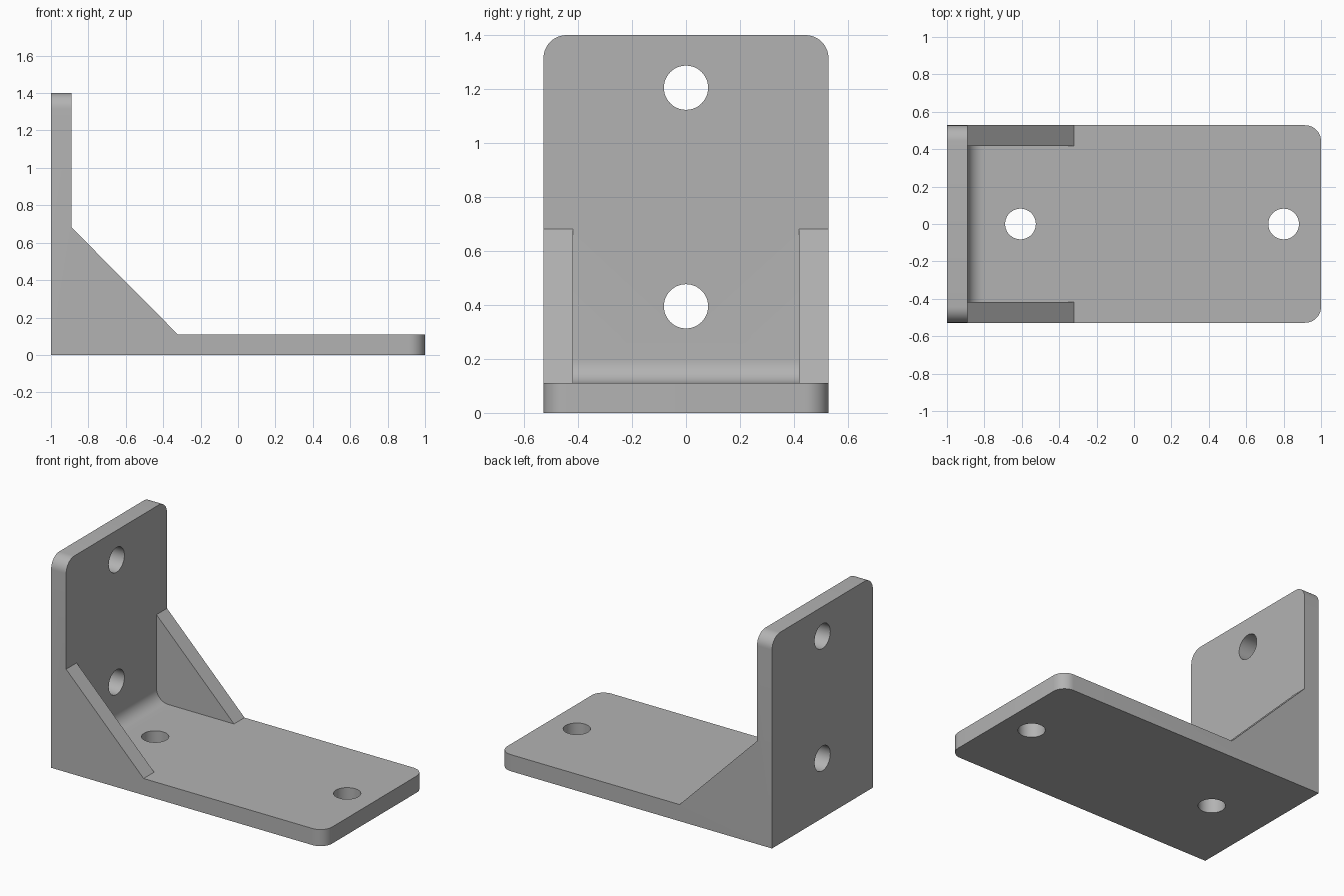
import bpy, bmesh, math
from mathutils import Matrix

if "Cube" in bpy.data.objects:
    bpy.data.objects.remove(bpy.data.objects["Cube"])

T = 0.11          # plate thickness
W = 0.528         # half width
H = 1.4           # height of the upright
R = 0.085         # corner and fillet radius
HOLE = 0.082

grey = bpy.data.materials.new("bracket grey")
grey.diffuse_color = (0.45, 0.45, 0.45, 1)
grey.use_nodes = True
grey.node_tree.nodes["Principled BSDF"].inputs["Base Color"].default_value = grey.diffuse_color


def prism(name, profile, half):
    """Extrude an (x, z) profile symmetrically along y."""
    bm = bmesh.new()
    face = bm.faces.new([bm.verts.new((x, -half, z)) for x, z in profile])
    ext = bmesh.ops.extrude_face_region(bm, geom=[face])
    verts = [g for g in ext["geom"] if isinstance(g, bmesh.types.BMVert)]
    bmesh.ops.translate(bm, verts=verts, vec=(0, 2 * half, 0))
    bmesh.ops.recalc_face_normals(bm, faces=bm.faces)
    return to_object(name, bm)


def to_object(name, bm):
    mesh = bpy.data.meshes.new(name)
    bm.to_mesh(mesh)
    bm.free()
    mesh.materials.append(grey)
    obj = bpy.data.objects.new(name, mesh)
    bpy.context.collection.objects.link(obj)
    return obj


def hole_cutter(x, z, rot):
    bm = bmesh.new()
    bmesh.ops.create_cone(bm, cap_ends=True, segments=48, radius1=HOLE,
                          radius2=HOLE, depth=0.4,
                          matrix=Matrix.Translation((x, 0, z)) @ rot)
    return to_object("hole_cutter", bm)


# Side outline: base plate, sloped gusset and upright
bracket = prism("bracket", [(-1, 0), (1, 0), (1, T), (-0.322, T),
                            (-1 + T, 0.682), (-1 + T, H), (-1, H)], W)

# Rounded outer corners of both plates
bm = bmesh.new()
bm.from_mesh(bracket.data)
corners = []
for e in bm.edges:
    a, b = (v.co for v in e.verts)
    at_side = abs(a.y - b.y) < 1e-4
    at_tip = min(a.x, b.x) > 0.99 or min(a.z, b.z) > H - 0.01
    if at_side and at_tip:
        corners.append(e)
bmesh.ops.bevel(bm, geom=corners, offset=R, offset_type='OFFSET',
                segments=10, profile=0.5, affect='EDGES')
bm.to_mesh(bracket.data)
bm.free()

# Channel between the two gussets, with a fillet in the inner corner
cx, cz = -1 + T + R, T + R
fillet = [(cx + R * math.cos(a), cz + R * math.sin(a))
          for a in (math.pi + i * math.pi / 20 for i in range(11))]
cutters = [prism("channel_cutter",
                 fillet + [(-0.3, T), (-0.3, 0.8), (-1 + T, 0.8)], W - T)]

# Screw holes
upright = Matrix.Rotation(math.pi / 2, 4, 'Y')
for x in (-0.607, 0.80):
    cutters.append(hole_cutter(x, 0.05, Matrix.Identity(4)))
for z in (0.395, 1.205):
    cutters.append(hole_cutter(-0.95, z, upright))

bpy.context.view_layer.objects.active = bracket
bracket.select_set(True)
for c in cutters:
    mod = bracket.modifiers.new("cut", 'BOOLEAN')
    mod.operation = 'DIFFERENCE'
    mod.solver = 'EXACT'
    mod.object = c
    bpy.ops.object.modifier_apply(modifier=mod.name)
for c in cutters:
    bpy.data.objects.remove(c)

bpy.ops.object.shade_smooth_by_angle(angle=math.radians(30))
